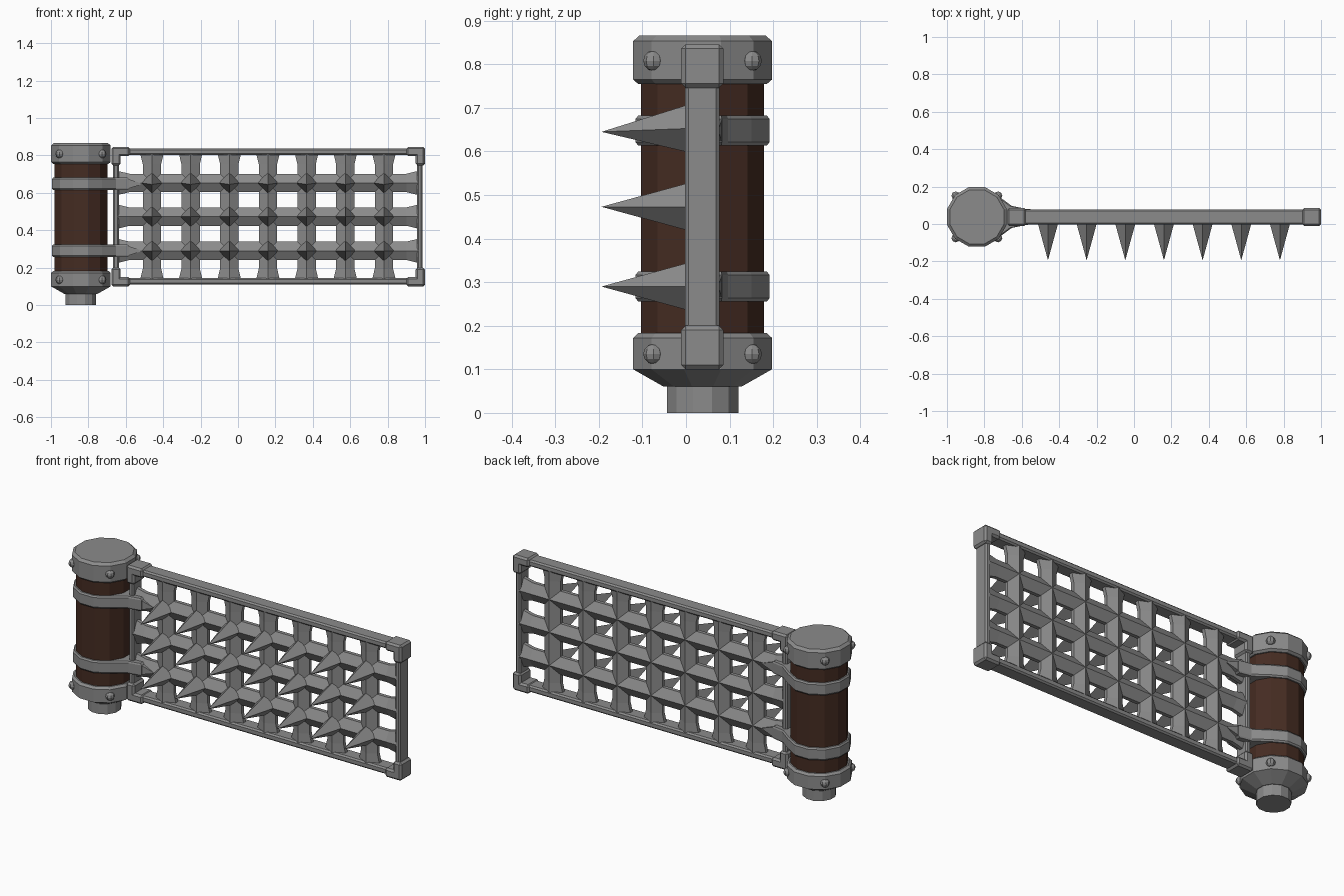
import bpy, bmesh, math
from mathutils import Vector

if "Cube" in bpy.data.objects:
    bpy.data.objects.remove(bpy.data.objects["Cube"])


def material(name, rgb):
    m = bpy.data.materials.new(name)
    m.diffuse_color = (*rgb, 1)
    m.use_nodes = True
    m.node_tree.nodes["Principled BSDF"].inputs["Base Color"].default_value = m.diffuse_color
    return m


IRON = material("iron grey", (0.26, 0.26, 0.26))
WOOD = material("dark brown wood", (0.06, 0.025, 0.016))
PX, PY = -0.84, 0.038          # post axis
COLS = [-0.46 + 0.2067 * i for i in range(7)]
ROWS = [0.29, 0.473, 0.653]


def finish(name, bm, mat):
    bmesh.ops.recalc_face_normals(bm, faces=bm.faces)
    me = bpy.data.meshes.new(name)
    bm.to_mesh(me)
    bm.free()
    me.materials.append(mat)
    ob = bpy.data.objects.new(name, me)
    bpy.context.collection.objects.link(ob)
    return ob


def loft(name, sections, mat, bm=None):
    """Skin a list of equal-length closed sections and cap both ends."""
    bm = bm or bmesh.new()
    rings = [[bm.verts.new(p) for p in s] for s in sections]
    for a, b in zip(rings, rings[1:]):
        n = len(a)
        for i in range(n):
            bm.faces.new((a[i], a[(i + 1) % n], b[(i + 1) % n], b[i]))
    bm.faces.new(rings[0])
    bm.faces.new(rings[-1])
    return finish(name, bm, mat)


def turned(name, profile, mat, sides=12):
    """Lathe a (radius, z) profile around the post axis."""
    secs = []
    for r, z in profile:
        ang = [2 * math.pi * (i + 0.5) / sides for i in range(sides)]
        secs.append([(PX + r * math.cos(a), PY + r * math.sin(a), z) for a in ang])
    return loft(name, secs, mat)


def box(name, lo, hi, bevel=0.008):
    bm = bmesh.new()
    bmesh.ops.create_cube(bm, size=1)
    for v in bm.verts:
        v.co = [l + (c + 0.5) * (h - l) for l, h, c in zip(lo, hi, v.co)]
    bmesh.ops.bevel(bm, geom=bm.edges[:], offset=bevel, segments=1, affect='EDGES')
    return finish(name, bm, IRON)


# post: wooden core, iron caps, bottom pin
turned("wood_post", [(0.146, 0.14), (0.146, 0.8)], WOOD)
turned("top_cap", [(0.153, 0.755), (0.165, 0.765), (0.165, 0.853), (0.15, 0.866)], IRON)
turned("bottom_cap", [(0.092, 0.06), (0.165, 0.1), (0.165, 0.172), (0.153, 0.183)], IRON)
turned("bottom_pin", [(0.085, 0), (0.085, 0.07)], IRON)

# rivets on the caps
for z in (0.135, 0.808):
    for k in range(4):
        a = math.pi / 4 + k * math.pi / 2
        bm = bmesh.new()
        bmesh.ops.create_uvsphere(bm, u_segments=8, v_segments=6, radius=0.023)
        bmesh.ops.translate(bm, verts=bm.verts, vec=(PX + 0.16 * math.cos(a), PY + 0.16 * math.sin(a), z))
        finish("rivet", bm, IRON)

# hinge straps: wrap the post and taper onto the grid
for zc in (ROWS[0], 0.648):
    arc = [math.radians(45 + 30 * i) for i in range(10)]
    plan = [(PX + 0.158 * math.cos(a), PY + 0.158 * math.sin(a)) for a in arc]
    plan += [(-0.655, -0.02), (-0.585, -0.006), (-0.585, 0.082), (-0.655, 0.096)]

    def level(z, grow):
        c = Vector((PX, PY))
        pts = [c + (Vector(p) - c) * grow for p in plan]
        return [(x, y, z) for x, y in pts]
    loft("hinge_strap", [level(zc - 0.034, 0.97), level(zc - 0.026, 1.01),
                         level(zc + 0.026, 1.01), level(zc + 0.034, 0.97)], IRON)
    # pointed strap tip
    loft("strap_tip", [[(x, 0.038 - d, zc - h), (x, 0.038 + d, zc - h),
                        (x, 0.038 + d, zc + h), (x, 0.038 - d, zc + h)]
                       for x, d, h in ((-0.6, 0.045, 0.03), (-0.52, 0.038, 0.004))], IRON)

# outer frame
Y0, Y1 = -0.002, 0.077
X0, X1, Z0, Z1 = -0.667, 0.987, 0.11, 0.838
for z in (Z0, Z1 - 0.036):
    box("frame_rail", (X0, Y0, z), (X1, Y1, z + 0.036))
for x in (X0, X1 - 0.03):
    box("frame_stile", (x, Y0, Z0), (x + 0.03, Y1, Z1))

# L-shaped corner brackets
for sx, cx in ((1, -0.677), (-1, 1.0)):
    for sz, cz in ((1, 0.1), (-1, 0.846)):
        for w, h in ((0.1, 0.05), (0.05, 0.1)):
            xs, zs = sorted((cx, cx + sx * w)), sorted((cz, cz + sz * h))
            box("corner_bracket", (xs[0], -0.011, zs[0]), (xs[1], 0.086, zs[1]), 0.01)


def grid_bar(name, start, end, c, upright):
    """Ridged bar that flares where it meets the frame."""
    secs = []
    for t, w in ((start, 0.066), (start + 0.07, 0.049), (end - 0.07, 0.049), (end, 0.066)):
        prof = [(0, -0.001), (w, 0.028), (w, 0.048), (0, 0.077), (-w, 0.048), (-w, 0.028)]
        secs.append([(c + s, y, t) if upright else (t, y, c + s) for s, y in prof])
    loft(name, secs, IRON)


for x in COLS:
    grid_bar("upright_bar", 0.125, 0.823, x, True)
for z in ROWS:
    grid_bar("cross_bar", -0.65, 0.97, z, False)

# four-sided spikes at every crossing
for x in COLS:
    for z in ROWS:
        bm = bmesh.new()
        r = 0.056
        base = [bm.verts.new((x + dx * r, 0.01, z + dz * r)) for dx, dz in ((1, 0), (0, 1), (-1, 0), (0, -1))]
        tip = bm.verts.new((x, -0.194, z - 0.008 if z > 0.6 else z))
        bm.faces.new(base)
        for i in range(4):
            bm.faces.new((base[i], base[(i + 1) % 4], tip))
        finish("spike", bm, IRON)
